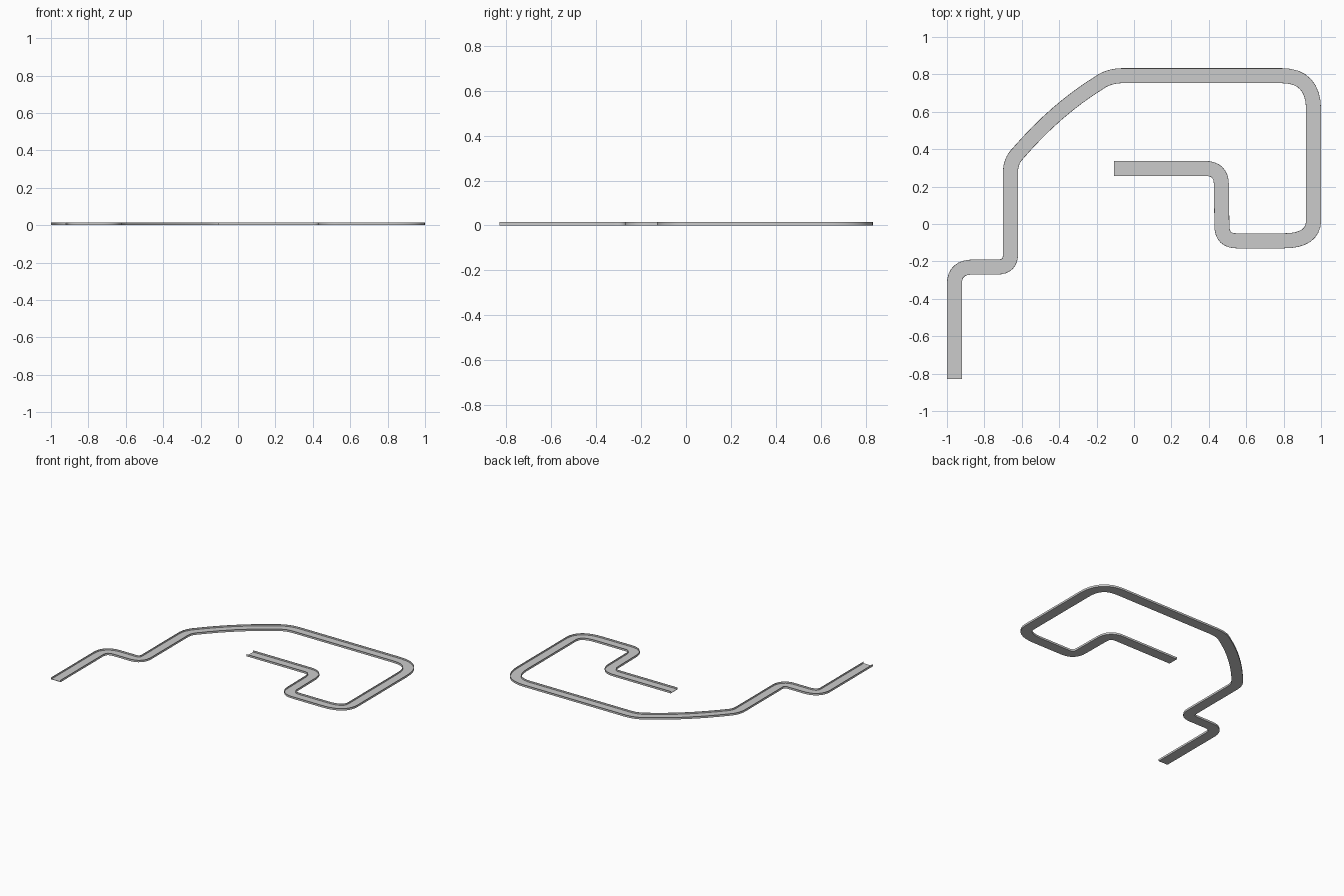
import bpy, bmesh
from mathutils import Vector

if "Cube" in bpy.data.objects:
    bpy.data.objects.remove(bpy.data.objects["Cube"])

HALF, HEIGHT, WALL = 0.04, 0.015, 0.003
STEPS = 8

# Centre line: straight ends plus bends given as (start, control, end)
START, END = (-0.96, -0.83), (-0.107, 0.297)
BENDS = [
    ((-0.96, -0.32), (-0.96, -0.23), (-0.86, -0.23)),
    ((-0.73, -0.23), (-0.66, -0.23), (-0.66, -0.16)),
    ((-0.66, 0.28), (-0.66, 0.337), (-0.62, 0.378)),
    ((-0.62, 0.378), (-0.42, 0.61), (-0.19, 0.753)),
    ((-0.19, 0.753), (-0.135, 0.793), (-0.06, 0.793)),
    ((0.79, 0.793), (0.96, 0.793), (0.96, 0.61)),
    ((0.96, 0.02), (0.96, -0.09), (0.80, -0.09)),
    ((0.55, -0.09), (0.47, -0.09), (0.47, -0.01)),
    ((0.467, 0.21), (0.467, 0.297), (0.38, 0.297)),
]

path = [Vector(START)]
for a, c, b in BENDS:
    a, c, b = Vector(a), Vector(c), Vector(b)
    for i in range(STEPS + 1):
        t = i / STEPS
        p = a * (1 - t) ** 2 + c * 2 * t * (1 - t) + b * t * t
        if (p - path[-1]).length > 1e-4:
            path.append(p)
path.append(Vector(END))

# U-shaped channel section: (sideways offset, height)
inner = HALF - WALL
section = [(-HALF, 0), (HALF, 0), (HALF, HEIGHT), (inner, HEIGHT),
           (inner, WALL), (-inner, WALL), (-inner, HEIGHT), (-HALF, HEIGHT)]

# Sweep the section along the path with mitred joints
bm = bmesh.new()
rings = []
for i, p in enumerate(path):
    d0 = (p - path[i - 1]).normalized() if i else (path[1] - p).normalized()
    d1 = (path[i + 1] - p).normalized() if i < len(path) - 1 else d0
    d = (d0 + d1).normalized()
    side = Vector((d.y, -d.x)) / d.dot(d0)
    rings.append([bm.verts.new((p.x + side.x * o, p.y + side.y * o, z)) for o, z in section])
n = len(section)
for r, s in zip(rings, rings[1:]):
    for k in range(n):
        j = (k + 1) % n
        bm.faces.new((r[k], r[j], s[j], s[k]))
# End caps
bm.faces.new(rings[0])
bm.faces.new(rings[-1])
bmesh.ops.recalc_face_normals(bm, faces=bm.faces)

mesh = bpy.data.meshes.new("track_channel")
bm.to_mesh(mesh)
bm.free()
track = bpy.data.objects.new("track_channel", mesh)
bpy.context.collection.objects.link(track)
bpy.context.view_layer.objects.active = track
track.select_set(True)
bpy.ops.object.shade_smooth_by_angle()
